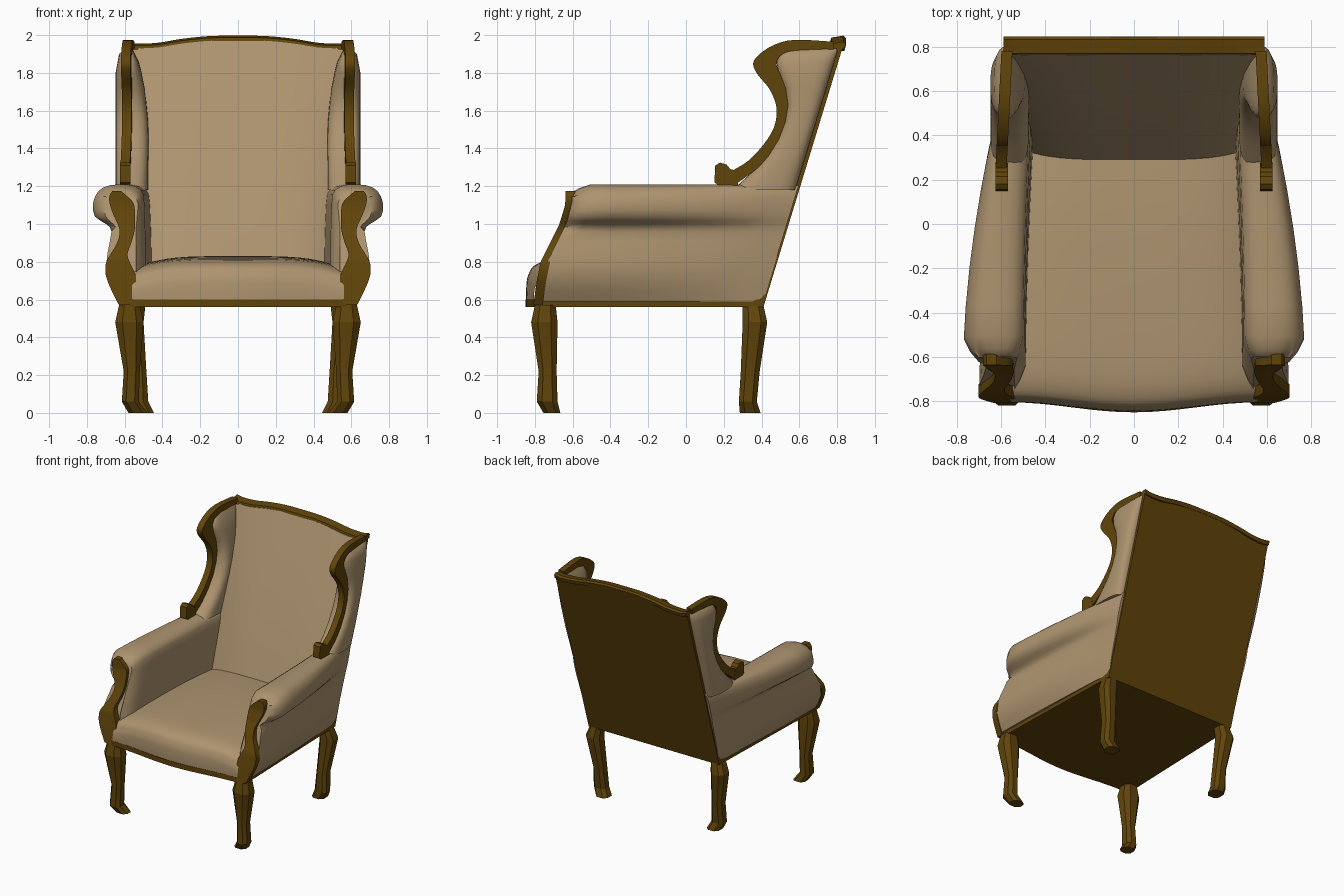
import bpy, math

if "Cube" in bpy.data.objects:
    bpy.data.objects.remove(bpy.data.objects["Cube"])


def material(name, rgb):
    m = bpy.data.materials.new(name)
    m.diffuse_color = (*rgb, 1)
    m.use_nodes = True
    m.node_tree.nodes["Principled BSDF"].inputs["Base Color"].default_value = m.diffuse_color
    return m


WOOD = material("wood", (0.118, 0.058, 0.003))
FABRIC = material("fabric", (0.42, 0.295, 0.16))


def interp(table, z):
    """Linear lookup in a list of (z, value)."""
    for (z0, a), (z1, b) in zip(table, table[1:]):
        if z <= z1:
            return a + (b - a) * max(0, (z - z0) / (z1 - z0))
    return table[-1][1]


def smooth_path(pts, n=4):
    """Catmull-Rom resampling of tuples of any length."""
    p = [pts[0], *pts, pts[-1]]
    out = []
    for a, b, c, d in zip(p, p[1:], p[2:], p[3:]):
        for k in range(n):
            t = k / n
            out.append(tuple(0.5 * (2 * q + (r - o) * t + (2 * o - 5 * q + 4 * r - s) * t * t
                                    + (3 * q - o - 3 * r + s) * t ** 3)
                             for o, q, r, s in zip(a, b, c, d)))
    return out + [tuple(pts[-1])]


def loft(name, rings, mat, mirror=False, closed=True, caps=True, angle=35):
    """Skin a list of equal-length rings."""
    n = len(rings[0])
    verts = [v for r in rings for v in r]
    faces = [(i * n + j, i * n + (j + 1) % n, (i + 1) * n + (j + 1) % n, (i + 1) * n + j)
             for i in range(len(rings) - 1) for j in range(n if closed else n - 1)]
    if caps and closed:
        faces += [tuple(range(n))[::-1], tuple(range(len(verts) - n, len(verts)))]
    me = bpy.data.meshes.new(name)
    me.from_pydata(verts, [], faces)
    me.materials.append(mat)
    ob = bpy.data.objects.new(name, me)
    bpy.context.collection.objects.link(ob)
    bpy.ops.object.select_all(action='DESELECT')
    ob.select_set(True)
    bpy.context.view_layer.objects.active = ob
    bpy.ops.object.mode_set(mode='EDIT')
    bpy.ops.mesh.select_all(action='SELECT')
    bpy.ops.mesh.normals_make_consistent(inside=False)
    bpy.ops.object.mode_set(mode='OBJECT')
    bpy.ops.object.shade_smooth_by_angle(angle=math.radians(angle))
    if mirror:
        ob.modifiers.new("mirror", 'MIRROR').use_mirror_merge = False
    return ob


def rect(x0, x1, y0, y1, z):
    return [(x0, y0, z), (x1, y0, z), (x1, y1, z), (x0, y1, z)]


def chamfered(x0, x1, y0, y1, z, c=.25):
    """Rectangle with cut corners."""
    dx, dy = (x1 - x0) * c, (y1 - y0) * c
    return [(x0 + dx, y0, z), (x1 - dx, y0, z), (x1, y0 + dy, z), (x1, y1 - dy, z),
            (x1 - dx, y1, z), (x0 + dx, y1, z), (x0, y1 - dy, z), (x0, y0 + dy, z)]


def back_y(z):
    """Rear face of the leaning back."""
    return 0.41 + (z - 0.56) * 0.305


# Legs: rings of (z, x0, x1, y0, y1)
front_leg = [(0, .48, .58, -.755, -.665), (.06, .525, .615, -.79, -.68), (.22, .52, .605, -.78, -.685),
             (.48, .50, .65, -.82, -.68), (.57, .52, .63, -.80, -.69)]
back_leg = [(0, .445, .55, .285, .395), (.06, .475, .58, .28, .375), (.22, .485, .575, .29, .39),
            (.48, .50, .62, .30, .43), (.57, .49, .585, .30, .41)]
for name, leg in (("front_legs", front_leg), ("back_legs", back_leg)):
    loft(name, [chamfered(x0, x1, y0, y1, z) for z, x0, x1, y0, y1 in leg], WOOD, True, angle=20)

# Base board with bowed front
xs = [-1 + i / 8 for i in range(17)]
plan = [(.56 * u, -.805 - .045 * math.cos(u * math.pi / 2) ** 2) for u in xs]
plan = [(-.62, -.78)] + plan + [(.62, -.78), (.585, .41), (-.585, .41)]
loft("base_board", [[(x, y, z) for x, y in plan] for z in (.56, .6)], WOOD)

# Back panel and top rail share a crested outline
crest = [(-.59, 1.965), (-.53, 1.955), (-.42, 1.96), (-.3, 1.98), (-.15, 1.995), (0, 1.997),
         (.15, 1.995), (.3, 1.98), (.42, 1.96), (.53, 1.955), (.59, 1.965)]
crest = smooth_path(crest, 3)
outline = [(x, z - .01) for x, z in crest] + [(.585, .56), (-.585, .56)]
loft("back_panel", [[(x, back_y(z) - d, z) for x, z in outline] for d in (0, .035)], WOOD)
loft("top_rail", [[(x, .77, z - .01), (x, .832, z), (x, .846, z - .012), (x, .838, z - .04), (x, .762, z - .035)]
                  for x, z in crest], WOOD)

# Back cushion, thicker towards the seat
rows = []
for i in range(25):
    t = i / 24
    z = .7 + 1.25 * t
    half = .5 + .06 * t
    row = []
    for j in range(25):
        u = -1 + j / 12
        thick = (.17 - .13 * t + .02 * math.sin(math.pi * t)) * (1 - abs(u) ** 4 * .4)
        zz = z + t ** 4 * (interp(crest, u * half) - .025 - 1.95)
        row.append((u * half, back_y(zz) - .035 - thick, zz))
    rows.append(row)
rows.append([(x, back_y(z) - .03, z) for x, y, z in rows[-1]])
loft("back_cushion", rows, FABRIC, closed=False, angle=50)

# Seat cushion with rolled, bowed front edge
seat = smooth_path([(-.846, .59), (-.846, .66), (-.835, .73), (-.785, .79), (-.6, .82), (0, .83), (.42, .81)])
loft("seat_cushion", [[(u * (.56 - .06 * (y + .84)),
                        y + .05 * math.sin(u * math.pi / 2) ** 2 * max(0, -y),
                        z - .05 * u ** 4 * min(1, max(0, (z - .6) / .12))) for u in xs] for y, z in seat],
     FABRIC, closed=False, angle=60)

# Arms: profile of (front x, z, back x), leaning at both ends
post_y = [(.56, -.81), (.7, -.79), (.8, -.77), (.9, -.72), (1.0, -.67), (1.1, -.64), (1.21, -.635)]
arm = [(.63, .59, .583), (.695, .72, .59), (.69, .85, .595), (.67, .96, .60), (.70, 1.0, .603),
       (.76, 1.04, .605), (.77, 1.11, .605), (.74, 1.175, .60), (.68, 1.205, .585), (.58, 1.208, .54),
       (.515, 1.18, .48), (.495, 1.1, .46), (.49, .8, .45), (.49, .59, .45)]
arm = smooth_path(arm, 2)
rings = []
for t in (0, .03, .08, .2, .35, .5, .65, .8, .9, 1):
    end = max(0, 1 - t / .08) ** 1.5
    ring = []
    for xf, z, xb in arm:
        x = xf + (xb - xf) * t ** 1.7
        if z > .97:
            x = .59 + (x - .59) * (1 - .35 * end)
        elif xf < .55:
            x += .05 * end
        y0, y1 = interp(post_y, z) + .035, back_y(z) - .01
        ring.append((x, y0 + (y1 - y0) * t, z - .04 * end * (z > 1.15)))
    rings.append(ring)
loft("arms", rings, FABRIC, True, angle=50)

# Front posts: S-shaped strips of (z, inner x, outer x)
post = [(.57, .56, .63), (.66, .54, .675), (.73, .543, .70), (.79, .57, .70), (.84, .585, .675),
        (.90, .565, .64), (.97, .547, .627), (1.05, .545, .66), (1.11, .553, .68), (1.15, .59, .68),
        (1.175, .62, .665)]
loft("arm_posts", [rect(a, b, interp(post_y, z), interp(post_y, z) + .05, z)
                   for z, a, b in smooth_path(post, 3)], WOOD, True)

# Wing frames: paired outer and inner (y, z) points along the curve
wing = [(.78, 1.965, .78, 1.925), (.58, 1.975, .60, 1.92), (.47, 1.95, .52, 1.905), (.39, 1.90, .485, 1.87),
        (.355, 1.85, .48, 1.84), (.38, 1.79, .505, 1.78), (.445, 1.71, .535, 1.71), (.48, 1.61, .55, 1.6),
        (.465, 1.51, .525, 1.5), (.41, 1.42, .475, 1.4), (.33, 1.335, .39, 1.305), (.25, 1.285, .27, 1.215)]
rings = []
for yo, zo, yi, zi in smooth_path(wing, 3):
    c, d = (.575 + .03 * (.75 - y) / .6 for y in (yo, yi))
    rings.append([(c - .025, yo, zo), (c + .025, yo, zo), (d + .025, yi, zi), (d - .025, yi, zi)])
loft("wing_frames", rings, WOOD, True)
knob = [(.26, 1.285), (.235, 1.29), (.215, 1.315), (.18, 1.325), (.155, 1.31), (.15, 1.22), (.18, 1.2), (.28, 1.19)]
loft("wing_scrolls", [[(x, y, z) for y, z in knob] for x in (.568, .626)], WOOD, True)

# Wing cushions: rounded sections from frame to back panel
front_y = [(1.18, .25), (1.22, .29), (1.33, .41), (1.47, .5), (1.6, .54), (1.71, .525), (1.845, .47), (1.9, .5),
           (1.93, .56)]
inner_x = [(1.18, .475), (1.5, .472), (1.7, .49), (1.85, .52), (1.93, .56)]
rings = []
for z in (1.18, 1.22, 1.28, 1.36, 1.45, 1.54, 1.63, 1.72, 1.8, 1.86, 1.9, 1.92, 1.93):
    y0, y1 = interp(front_y, z), back_y(z) - .02
    fade = interp([(1.18, 1), (1.8, 1), (1.9, .75), (1.93, .3)], z)
    inner, outer = interp(inner_x, z), .575 + .073 * fade
    ring = []
    for k in range(24):
        a = 2 * math.pi * k / 24
        c, s = math.cos(a), math.sin(a)
        w = math.copysign(abs(s) ** .7, s)
        ring.append((.575 + (w * (outer - .575) if w > 0 else w * (.575 - inner)),
                     (y0 + y1) / 2 + math.copysign(abs(c) ** .7, c) * (y1 - y0) / 2, z))
    rings.append(ring)
loft("wing_cushions", rings, FABRIC, True, angle=60)
